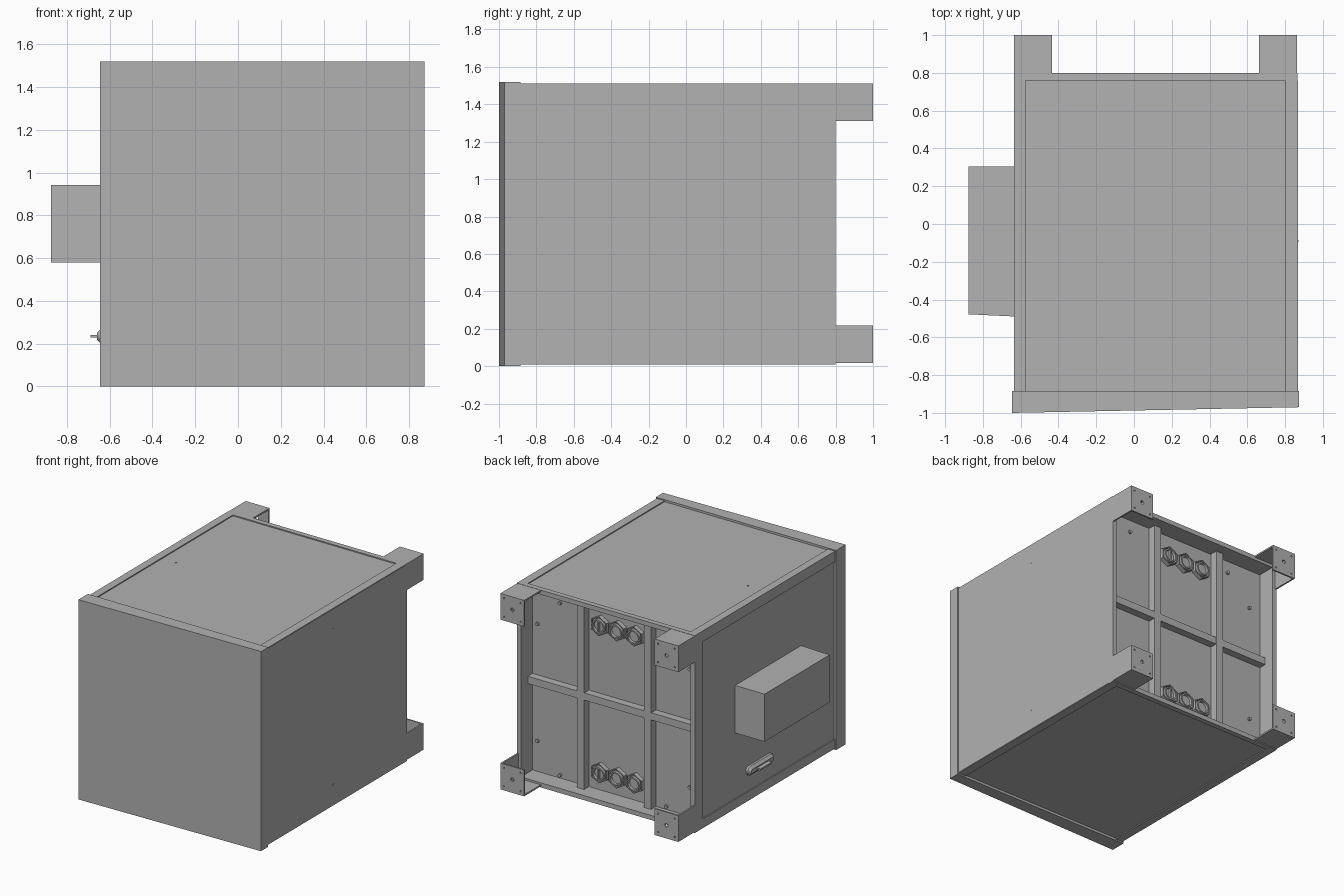
import bpy, bmesh, math
from mathutils import Matrix, Vector

cube = bpy.data.objects.get("Cube")
if cube:
    bpy.data.objects.remove(cube, do_unlink=True)

grey = bpy.data.materials.new("sheet_metal_grey")
grey.use_nodes = True
grey.diffuse_color = (0.445, 0.445, 0.445, 1)
grey.node_tree.nodes["Principled BSDF"].inputs["Base Color"].default_value = grey.diffuse_color


def finish(name, bm):
    bmesh.ops.recalc_face_normals(bm, faces=bm.faces)
    mesh = bpy.data.meshes.new(name)
    bm.to_mesh(mesh)
    bm.free()
    mesh.materials.append(grey)
    obj = bpy.data.objects.new(name, mesh)
    bpy.context.collection.objects.link(obj)
    return obj


def box(name, x, y, z):
    """Box from (low, high) pairs on each axis."""
    bm = bmesh.new()
    bmesh.ops.create_cube(bm, size=1)
    for v in bm.verts:
        v.co = [r[0] if c < 0 else r[1] for c, r in zip(v.co, (x, y, z))]
    return finish(name, bm)


def prism(name, centre, radius, depth, axis="Y", sides=16, hole=0):
    """Prism along an axis, optionally with a sunken round-off in both ends."""
    bm = bmesh.new()
    bmesh.ops.create_cone(bm, cap_ends=True, segments=sides, radius1=radius, radius2=radius, depth=depth)
    if hole:
        caps = [f for f in bm.faces if abs(f.normal.z) > 0.9]
        bmesh.ops.inset_individual(bm, faces=caps, thickness=hole, depth=0)
        bmesh.ops.inset_individual(bm, faces=caps, thickness=0.002, depth=-depth * 0.4)
    turn = {"X": Matrix.Rotation(math.pi / 2, 4, "Y"), "Y": Matrix.Rotation(math.pi / 2, 4, "X"),
            "Z": Matrix.Identity(4)}[axis]
    bmesh.ops.transform(bm, matrix=Matrix.Translation(Vector(centre)) @ turn, verts=bm.verts)
    return finish(name, bm)


def cut(target, cutter):
    mod = target.modifiers.new("cut", "BOOLEAN")
    mod.operation = "DIFFERENCE"
    mod.solver = "EXACT"
    mod.object = cutter
    bpy.context.view_layer.objects.active = target
    bpy.ops.object.modifier_apply(modifier=mod.name)
    bpy.data.objects.remove(cutter, do_unlink=True)


# Cabinet body with an open back and shallow recessed panels
L, R, B, T = -0.635, 0.865, 0.01, 1.512
RIM, PANEL, RIB = 0.035, 0.66, 0.72
body = box("cabinet_body", (L, R), (-0.885, 0.8), (B, T))
cut(body, box("back_recess", (L + RIM, R - RIM), (PANEL, 0.9), (B + RIM, T - RIM)))
cut(body, box("top_recess", (-0.575, 0.8), (-0.95, 0.76), (T - 0.008, T + 0.1)))
cut(body, box("bottom_recess", (-0.575, 0.8), (-0.95, 0.76), (B - 0.1, B + 0.008)))
cut(body, box("side_recess", (L - 0.1, L + 0.008), (-0.95, 0.7), (0.08, 1.43)))
box("left_side_panel", (R - 0.01, R + 0.003), (-0.885, 0.76), (B + 0.004, T - 0.004))

# Front door, slightly deeper at one edge
door = box("front_door", (-0.645, 0.873), (-1, -0.885), (0, 1.52))
for v in door.data.vertices:
    if v.co.x > 0 and v.co.y < -0.95:
        v.co.y = -0.97

# Ribs on the back panel
for i, x in enumerate((-0.18, 0.385)):
    box(f"back_upright_{i}", (x - 0.03, x + 0.03), (PANEL, RIB), (B + 0.02, T - 0.02))
box("back_crossbar", (L + 0.02, R - 0.02), (PANEL, RIB - 0.002), (0.725, 0.78))

# Hexagonal cable glands
for z in (0.185, 1.305):
    for i, x in enumerate((-0.045, 0.103, 0.25)):
        tag = f"{'lower' if z < 1 else 'upper'}_{i}"
        prism(f"gland_nut_{tag}", (x, PANEL + 0.015, z), 0.075, 0.036, sides=6, hole=0.008)
        collar = prism(f"gland_collar_{tag}", (x, PANEL + 0.02, z), 0.052, 0.046, sides=24, hole=0.01)
        if i == 2:
            box(f"gland_slot_bar_{tag}", (x - 0.005, x + 0.005), (PANEL, PANEL + 0.042), (z - 0.045, z + 0.045))

# Back panel screws
for x, z in ((0.785, 0.28), (0.785, 1.17), (0.595, 0.07), (0.595, 1.38),
             (-0.5, 0.27), (-0.5, 1.17), (-0.3, 0.07), (-0.3, 1.38)):
    prism("back_screw", (x, PANEL + 0.008, z), 0.013, 0.018, sides=8)

# Corner feet: three folded plates each, with bolt holes in the end plate
S, W = 0.2, 0.012
for side, x0, dx in (("right", L, 1), ("left", R - 0.002, -1)):
    for level, z0, dz in (("lower", 0.018, 1), ("upper", 1.51, -1)):
        def span(start, d, length):
            return tuple(sorted((start, start + d * length)))
        name = f"{level}_{side}_foot"
        end = box(name + "_end_plate", span(x0, dx, S), (1 - W, 1), span(z0, dz, S))
        for u, w, r in ((0.1, 0.1, 0.014), (0.03, 0.03, 0.006), (0.03, 0.17, 0.006),
                        (0.17, 0.03, 0.006), (0.17, 0.17, 0.006)):
            cut(end, prism("bolt_hole", (x0 + dx * u, 1 - W / 2, z0 + dz * w), r, 0.1, sides=12))
        box(name + "_side_plate", span(x0, dx, W), (0.79, 1 - W), span(z0, dz, S))
        box(name + "_flat_plate", span(x0 + dx * W, dx, S - W), (0.79, 1 - W), span(z0, dz, W))

# Side housing with a slightly slanted front end
housing = box("side_housing", (-0.875, L + 0.01), (-0.49, 0.305), (0.58, 0.942))
for v in housing.data.vertices:
    if v.co.x < -0.8 and v.co.y < 0:
        v.co.y = -0.478

# Pill-shaped latch: tapered base, thin grip blade
bm = bmesh.new()
rings = []
for x, r in ((L + 0.009, 0.036), (-0.642, 0.034), (-0.66, 0.016)):
    ring = []
    for i in range(24):
        a = 2 * math.pi * (i + 0.5) / 24
        ring.append(bm.verts.new((x, 0.02 + r * math.cos(a) + math.copysign(0.12, math.cos(a)),
                                  0.235 + r * math.sin(a))))
    rings.append(ring)
for a, b in zip(rings, rings[1:]):
    for i in range(24):
        j = (i + 1) % 24
        bm.faces.new((a[i], a[j], b[j], b[i]))
bm.faces.new(rings[0])
bm.faces.new(rings[-1])
finish("latch_base", bm)
box("latch_grip", (-0.69, -0.655), (-0.05, 0.09), (0.229, 0.241))

# Small rivets on the outer panels
prism("top_rivet", (-0.46, -0.09, T - 0.007), 0.006, 0.006, "Z", 8)
for z in (0.17, 1.36):
    prism("side_rivet", (R + 0.003, -0.09, z), 0.006, 0.004, "X", 8)
